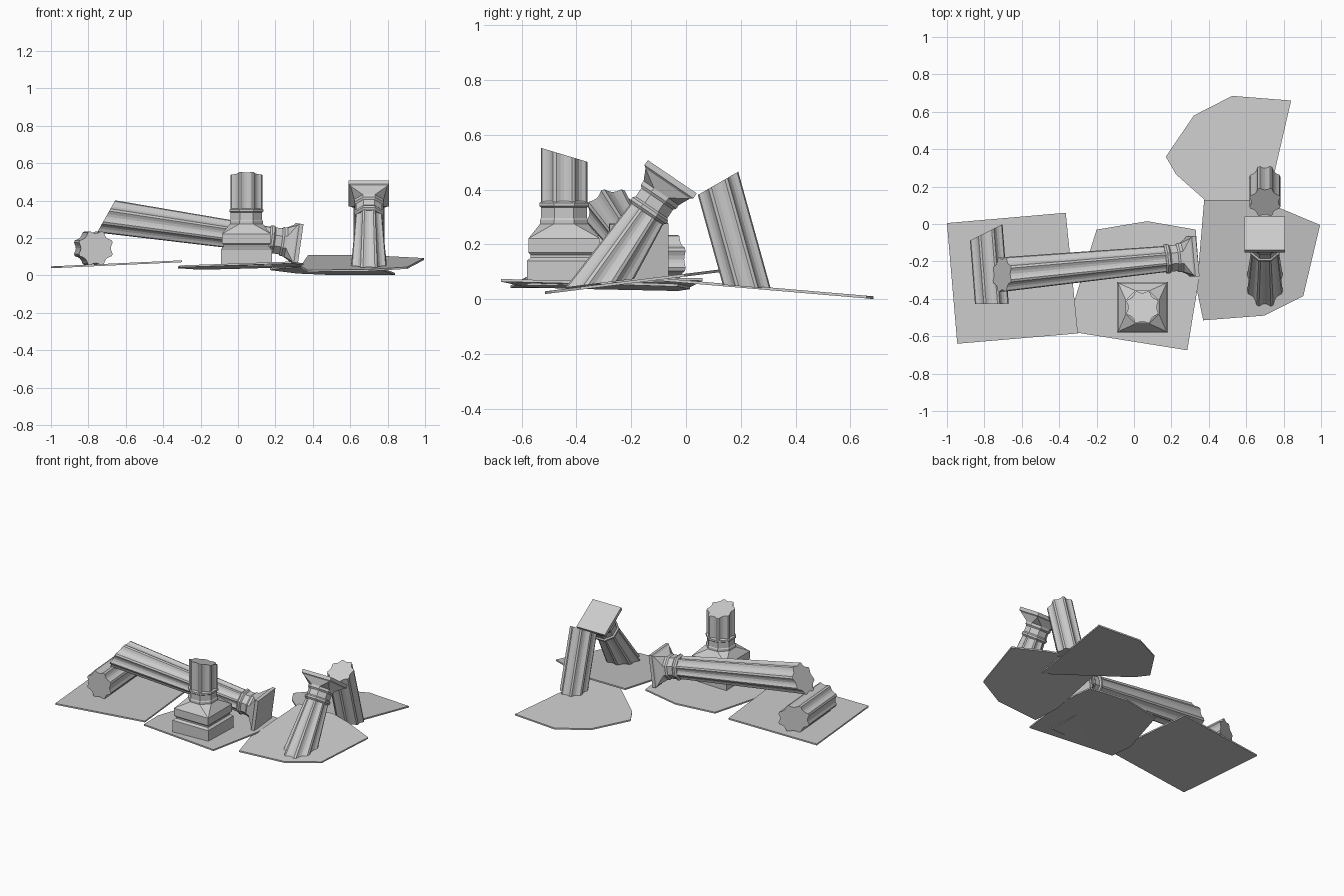
import bpy, bmesh
from math import sin, cos, radians
from mathutils import Vector, Matrix

if "Cube" in bpy.data.objects:
    bpy.data.objects.remove(bpy.data.objects["Cube"])


def add_object(name, bm):
    bmesh.ops.remove_doubles(bm, verts=bm.verts, dist=0.0002)
    bmesh.ops.recalc_face_normals(bm, faces=bm.faces)
    me = bpy.data.meshes.new(name)
    bm.to_mesh(me)
    bm.free()
    ob = bpy.data.objects.new(name, me)
    bpy.context.collection.objects.link(ob)
    return ob


def loft(name, rings, mat):
    """Skin a list of equal-length point rings and cap both ends."""
    bm = bmesh.new()
    rows = [[bm.verts.new(mat @ Vector(p)) for p in ring] for ring in rings]
    n = len(rows[0])
    for a, b in zip(rows, rows[1:]):
        for i in range(n):
            j = (i + 1) % n
            bm.faces.new((a[i], a[j], b[j], b[i]))
    bm.faces.new(rows[0][::-1])
    bm.faces.new(rows[-1])
    return add_object(name, bm)


def frame(base, top, xref):
    z = (Vector(top) - Vector(base)).normalized()
    y = z.cross(Vector(xref)).normalized()
    x = y.cross(z)
    m = Matrix((x, y, z)).transposed().to_4x4()
    m.translation = base
    return m


def fluted_ring(r):
    """Eight narrow ridges with concave flutes between them."""
    pts = []
    for k in range(8):
        for off, f in ((-4, 1), (4, 1), (13, .88), (22.5, .84), (32, .88)):
            a = radians(22.5 + 45 * k + off)
            pts.append((r * f * cos(a), r * f * sin(a)))
    return pts


def shaft(name, base, top, r0, r1, cut0, cut1, xref=(1, 0, 0)):
    """Tapered fluted shaft; cut0/cut1 are world normals of the broken ends."""
    m = frame(base, top, xref)
    inv = m.to_3x3().transposed()
    length = (Vector(top) - Vector(base)).length
    rings = []
    for r, z, cut in ((r0, 0, cut0), (r1, length, cut1)):
        n = inv @ Vector(cut) if cut else Vector((0, 0, 1))
        rings.append([(x, y, z - (n.x * x + n.y * y) / n.z) for x, y in fluted_ring(r)])
    return loft(name, rings, m)


def block_ring(h, c, z):
    """Square of half-width h with corner cut c (c = 1 gives a regular octagon)."""
    k = h - c * h * 0.586
    k = min(k, h - 0.0001)
    return [(h, -k, z), (h, k, z), (k, h, z), (-k, h, z),
            (-h, k, z), (-h, -k, z), (-k, -h, z), (k, -h, z)]


def moulding(name, profile, mat):
    return loft(name, [block_ring(*p) for p in profile], mat)


# Capital profile measured from the abacus top downwards
CAPITAL = [(.108, 0, 0), (.108, 0, -.022), (.098, 0, -.03), (.078, 1, -.072),
           (.078, 1, -.088), (.07, 1, -.098), (.07, 1, -.135),
           (.078, 1, -.143), (.078, 1, -.155), (.068, 1, -.165)]


def capital(name, base, top, xref):
    m = frame(base, top, xref)
    m.translation = top
    return moulding(name, CAPITAL, m)


def slab(name, outline, height, thick=.01):
    """Cracked paving slab: polygon outline on a tilted plane."""
    top = [(x, y, height(x, y)) for x, y in outline]
    return loft(name, [[(x, y, z - thick) for x, y, z in top], top], Matrix())


# Ground slabs
slab("left_slab", [(-1, .005), (-.945, -.64), (-.30, -.585), (-.365, .06)],
     lambda x, y: .048 + .046 * (x + 1))
slab("middle_slab", [(-.32, -.415), (-.31, -.58), (.285, -.675), (.35, -.28),
                     (.33, -.03), (.07, .015), (-.20, -.03)],
     lambda x, y: .054 + .03 * x - .03 * (y + .3))
slab("right_slab", [(.335, -.345), (.37, -.515), (.695, -.49), (.905, -.385),
                    (.995, -.005), (.78, .085), (.64, .127), (.375, .127)],
     lambda x, y: .028 + .125 * (y + .52))
slab("back_slab", [(.17, .36), (.225, .265), (.66, -.12), (.84, .66),
                   (.525, .685), (.32, .58)],
     lambda x, y: .0105 + .085 * (.685 - y))

# Standing column stump on its square base
cx, cy = .045, -.445
moulding("stump_base", [(.136, 0, .05), (.136, 0, .14), (.122, 0, .152),
                        (.122, 0, .162), (.13, 0, .17), (.13, 0, .222),
                        (.088, 1, .275), (.088, 1, .29), (.084, 1, .296),
                        (.084, 1, .335), (.09, 1, .34), (.09, 1, .352),
                        (.08, 1, .358)],
         Matrix.Translation((cx, cy, 0)))
shaft("stump_shaft", (cx, cy, .34), (cx, cy, .527), .09, .09, None, (0, .3, 1))

# Fallen column with capital, propped on a fragment
a, b = Vector((-.705, -.27, .315)), Vector((.325, -.172, .168))
d = (b - a).normalized()
shaft("fallen_shaft", a, b - d * .15, .097, .073, (.87, 0, -.49), None, (0, 1, 0))
capital("fallen_capital", a, b, (0, 1, 0))

# Loose fragment under the fallen column
shaft("loose_fragment", (-.76, -.427, .145), (-.79, -.045, .145), .095, .095,
      (0, 1, 0), (-.45, .9, 0))

# Leaning column with capital
a, b = Vector((.7, -.315, .058)), Vector((.7, -.05, .447))
d = (b - a).normalized()
shaft("leaning_shaft", a, b - d * .15, .1, .073, (0, -.125, 1), None)
capital("leaning_capital", a, b, (1, 0, 0))

# Broken shaft leaning behind it
shaft("broken_shaft", (.7, .222, .045), (.7, .117, .423), .087, .087,
      (0, .085, 1), (0, -.5, .87))
